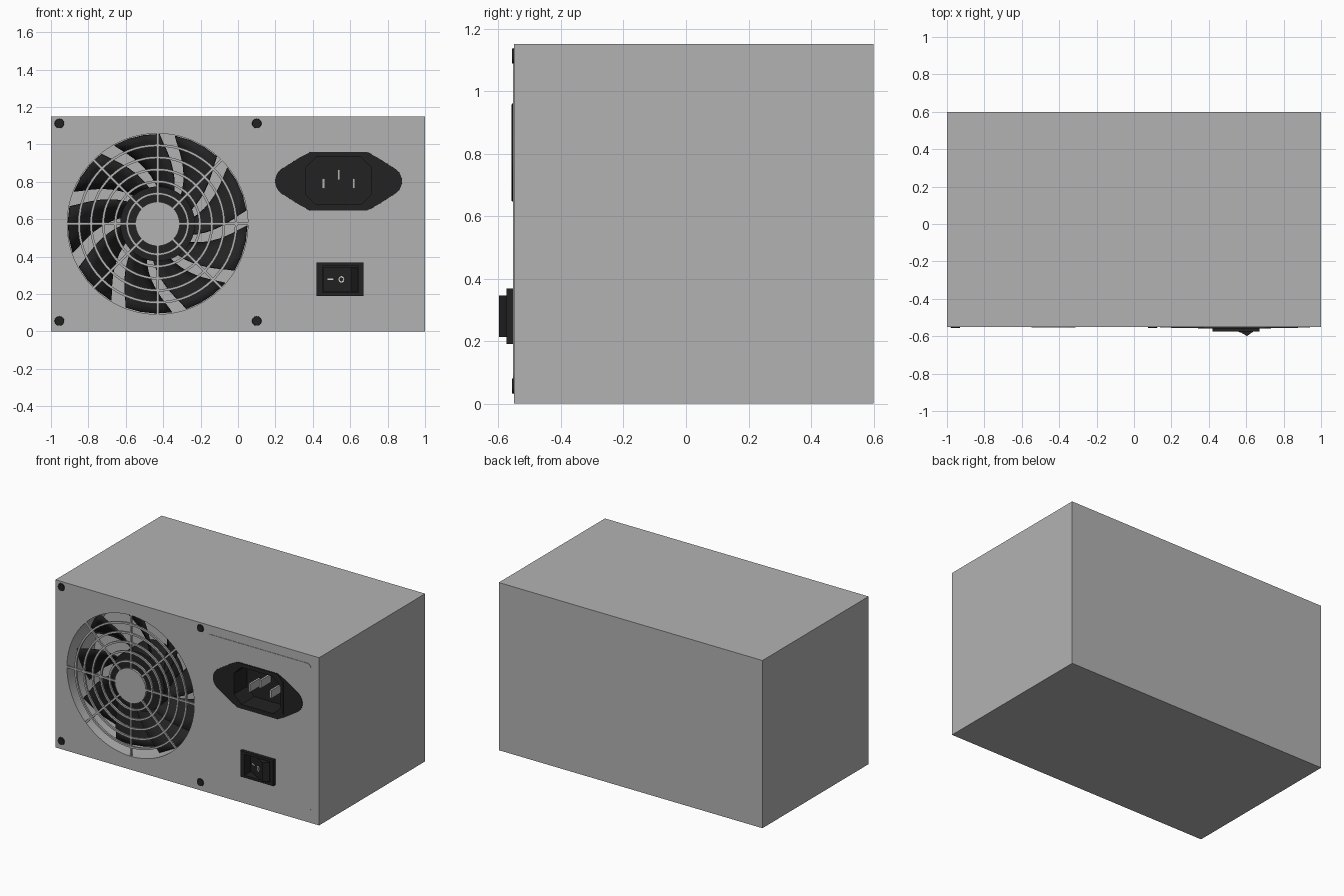
import bpy, bmesh, math
from mathutils import Vector

if "Cube" in bpy.data.objects:
    bpy.data.objects.remove(bpy.data.objects["Cube"], do_unlink=True)


def material(name, v):
    m = bpy.data.materials.new(name)
    m.use_nodes = True
    m.diffuse_color = (v, v, v, 1)
    b = m.node_tree.nodes["Principled BSDF"]
    b.inputs["Base Color"].default_value = (v, v, v, 1)
    b.inputs["Roughness"].default_value = 0.6
    return m


GREY = material("case grey", 0.45)
BLACK = material("matte black", 0.016)
WHITE = material("mark white", 0.7)
FRONT = -0.55
parts = []


def finish(name, bm, mat):
    bmesh.ops.recalc_face_normals(bm, faces=bm.faces)
    me = bpy.data.meshes.new(name)
    bm.to_mesh(me)
    bm.free()
    ob = bpy.data.objects.new(name, me)
    bpy.context.collection.objects.link(ob)
    if mat:
        me.materials.append(mat)
        parts.append(ob)
    return ob


def prism(name, pts, a, b, mat, axis="y", inset=0.0):
    """Extrude an outline from a to b; inset shrinks the a end."""
    bm = bmesh.new()
    cx = sum(p[0] for p in pts) / len(pts)
    cz = sum(p[1] for p in pts) / len(pts)
    loops = []
    for d, k in ((a, 1 - inset), (b, 1)):
        loop = []
        for u, v in pts:
            u, v = cx + (u - cx) * k, cz + (v - cz) * k
            loop.append(bm.verts.new((u, d, v) if axis == "y" else (u, v, d)))
        loops.append(loop)
        bm.faces.new(loop)
    n = len(pts)
    for i in range(n):
        j = (i + 1) % n
        bm.faces.new((loops[0][i], loops[0][j], loops[1][j], loops[1][i]))
    return finish(name, bm, mat)


def rect(x0, x1, z0, z1):
    return [(x0, z0), (x1, z0), (x1, z1), (x0, z1)]


def arc(cx, cz, r, a0, a1, n):
    return [(cx + r * math.cos(math.radians(a0 + (a1 - a0) * i / n)),
             cz + r * math.sin(math.radians(a0 + (a1 - a0) * i / n))) for i in range(n + 1)]


def circle(cx, cz, r, n=32):
    return arc(cx, cz, r, 0, 360, n)[:-1]


def octagon(x0, x1, z0, z1, c):
    return [(x0 + c, z0), (x1 - c, z0), (x1, z0 + c), (x1, z1 - c),
            (x1 - c, z1), (x0 + c, z1), (x0, z1 - c), (x0, z0 + c)]


def ring(name, centre, r, w, depth, mat, n=64):
    """Flat square-section ring facing the front."""
    bm = bmesh.new()
    sec = [(r - w / 2, 0), (r + w / 2, 0), (r + w / 2, depth), (r - w / 2, depth)]
    rows = []
    for i in range(n):
        t = math.tau * i / n
        rows.append([bm.verts.new((q * math.cos(t), y, q * math.sin(t))) for q, y in sec])
    for i in range(n):
        p, q = rows[i], rows[(i + 1) % n]
        for k in range(4):
            bm.faces.new((p[k], p[(k + 1) % 4], q[(k + 1) % 4], q[k]))
    ob = finish(name, bm, mat)
    ob.location = centre
    return ob


def cut(ob, pts, a, b):
    """Subtract an outline extruded from a to b."""
    cutter = prism("cutter", pts, a, b, None)
    cutter.hide_render = True
    mod = ob.modifiers.new("cut", "BOOLEAN")
    mod.operation, mod.solver, mod.object = "DIFFERENCE", "EXACT", cutter
    bpy.context.view_layer.update()
    dg = bpy.context.evaluated_depsgraph_get()
    me = bpy.data.meshes.new_from_object(ob.evaluated_get(dg))
    ob.modifiers.clear()
    ob.data = me
    bpy.data.objects.remove(cutter, do_unlink=True)


# Outlines of the openings
FX, FZ, FR = -0.43, 0.575, 0.483
recess = octagon(0.362, 0.713, 0.678, 0.932, 0.055)
recess_clear = octagon(0.352, 0.723, 0.668, 0.942, 0.055)
rocker_hole = rect(0.453, 0.645, 0.207, 0.351)
rocker_clear = rect(0.443, 0.655, 0.197, 0.361)

# Case and raised inlet panel
case = prism("case", rect(-1, 1, 0, 1.15), FRONT, 0.6, GREY)
cut(case, circle(FX, FZ, FR, 96), -0.7, -0.25)
panel_pts = []
for cx, cz, a in ((0.91, 0.10, -90), (0.91, 1.06, 0), (0.17, 1.06, 90), (0.17, 0.10, 180)):
    panel_pts += arc(cx, cz, 0.03, a, a + 90, 6)
panel = prism("inlet_panel", panel_pts, FRONT - 0.003, FRONT + 0.02, GREY)
for ob in (case, panel):
    cut(ob, recess_clear, -0.7, -0.39)
    cut(ob, rocker_clear, -0.7, -0.45)

# Fan grille: hub plate, rings and spokes
prism("grille_hub", circle(FX, FZ, 0.118, 48), FRONT - 0.003, FRONT + 0.012, GREY)
for i in range(5):
    ring("grille_ring", (FX, FRONT, FZ), 0.162 + 0.0645 * i, 0.013, 0.012, GREY)
for i in range(8):
    s = prism("grille_spoke", rect(0.11, FR + 0.005, -0.0065, 0.0065), 0.001, 0.011, GREY)
    s.location = (FX, FRONT, FZ)
    s.rotation_euler.y = i * math.pi / 4

# Fan rotor: hub and swept, pitched blades
prism("fan_hub", circle(FX, FZ, 0.2, 48), -0.47, -0.26, BLACK)
bm = bmesh.new()
for k in range(9):
    grid = []
    for i in range(9):
        f = i / 8
        r = 0.19 + f * (FR - 0.194)
        mid = 64 + 40 * k - 27 * (1 - f) ** 1.2
        half = 13 + 2 * f
        row = []
        for j in range(4):
            t = math.radians(mid + half * (2 * j / 3 - 1))
            row.append(bm.verts.new((FX + r * math.cos(t), -0.46 + 0.11 * j / 3,
                                     FZ + r * math.sin(t))))
        grid.append(row)
    for i in range(8):
        for j in range(3):
            bm.faces.new((grid[i][j], grid[i + 1][j], grid[i + 1][j + 1], grid[i][j + 1]))
blades = finish("fan_blades", bm, BLACK)
blades.modifiers.new("thickness", "SOLIDIFY").thickness = 0.008

# Corner screws
for x in (-0.955, 0.10):
    for z in (0.056, 1.112):
        prism("corner_screw", circle(x, z, 0.028, 24), FRONT - 0.006, FRONT + 0.01, BLACK, inset=0.15)

# Power inlet: ear flange, central body with recess, pins
SX, SZ = 0.5375, 0.803
right = [(0.69, 0.645), (0.745, 0.673)] + arc(0.80, SZ, 0.08, -55, 55, 10) + [(0.745, 0.933), (0.69, 0.961)]
flange_pts = right + [(2 * SX - x, 2 * SZ - z) for x, z in right]
flange = prism("inlet_flange", flange_pts, FRONT - 0.006, FRONT + 0.03, BLACK, inset=0.01)
cut(flange, recess_clear, -0.7, -0.39)
body_pts = octagon(0.34, 0.735, 0.647, 0.959, 0.045)
body = prism("inlet_body", body_pts, FRONT - 0.009, -0.38, BLACK, inset=0.01)
cut(body, recess, -0.7, -0.42)
for x, z in ((0.457, 0.79), (0.538, 0.838), (0.618, 0.79)):
    prism("inlet_pin", rect(x - 0.007, x + 0.007, z - 0.027, z + 0.027), -0.53, -0.41, GREY)

# Power switch: bezel, tilted rocker and its two marks
bezel = prism("switch_bezel", rect(0.42, 0.67, 0.19, 0.368), -0.575, -0.44, BLACK)
cut(bezel, rocker_hole, -0.7, -0.46)
prism("switch_rocker", [(0.458, -0.517), (0.605, -0.599), (0.64, -0.573), (0.64, -0.455), (0.458, -0.455)],
      0.213, 0.345, BLACK, axis="z")
tilt = math.atan2(-0.082, 0.147)


def on_slope(x):
    return Vector((x, -0.517 + (x - 0.458) * math.tan(tilt) - 0.003, 0.278))


dash = prism("rocker_dash_mark", rect(-0.018, 0.018, -0.004, 0.004), 0, 0.004, WHITE)
dash.location = on_slope(0.495)
loop = ring("rocker_ring_mark", on_slope(0.553), 0.014, 0.007, 0.004, WHITE, 20)
for ob in (dash, loop):
    ob.rotation_euler.z = tilt

# Smooth round sides, keep hard edges
bpy.ops.object.select_all(action="DESELECT")
for ob in parts:
    ob.select_set(True)
bpy.context.view_layer.objects.active = case
bpy.ops.object.shade_smooth_by_angle(angle=math.radians(30))
